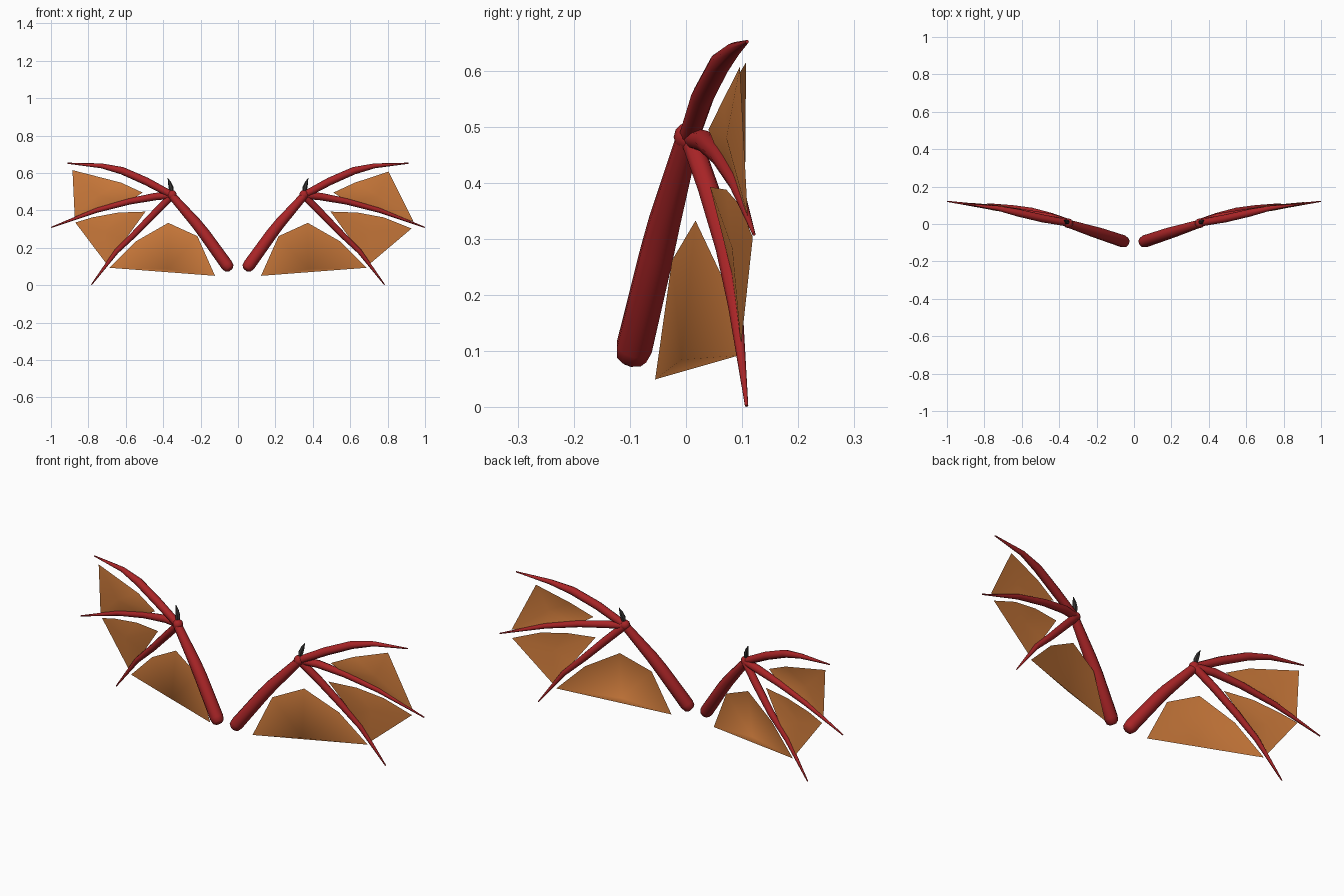
import bpy, bmesh, math
from mathutils import Vector

if "Cube" in bpy.data.objects:
    bpy.data.objects.remove(bpy.data.objects["Cube"])


def material(name, rgb):
    m = bpy.data.materials.new(name)
    m.diffuse_color = (*rgb, 1)
    m.use_nodes = True
    m.node_tree.nodes["Principled BSDF"].inputs["Base Color"].default_value = m.diffuse_color
    return m


RED = material("red_hide", (0.40, 0.018, 0.020))
ORANGE = material("orange_membrane", (0.62, 0.20, 0.045))
DARK = material("dark_claw", (0.035, 0.032, 0.032))


def finish(name, bm, mat, angle):
    mesh = bpy.data.meshes.new(name)
    bm.to_mesh(mesh)
    bm.free()
    mesh.materials.append(mat)
    ob = bpy.data.objects.new(name, mesh)
    bpy.context.collection.objects.link(ob)
    bpy.ops.object.select_all(action='DESELECT')
    ob.select_set(True)
    bpy.context.view_layer.objects.active = ob
    bpy.ops.object.shade_smooth_by_angle(angle=math.radians(angle))
    return ob


def limb(name, side, stations, mat, sides=8):
    """Tapered tube through stations of (x, y, z, radius)."""
    bm = bmesh.new()
    pts = [Vector((side * x, y, z)) for x, y, z, r in stations]
    rings = []
    for i, p in enumerate(pts):
        d = (pts[min(i + 1, len(pts) - 1)] - pts[max(i - 1, 0)]).normalized()
        u = d.cross(Vector((0, 1, 0))).normalized()
        v = d.cross(u)
        r = stations[i][3]
        rings.append([bm.verts.new(p + r * (u * math.cos(a) + v * math.sin(a)))
                      for a in (2 * math.pi * k / sides for k in range(sides))])
    for a, b in zip(rings, rings[1:]):
        for k in range(sides):
            n = (k + 1) % sides
            bm.faces.new((a[k], a[n], b[n], b[k]))
    bm.faces.new(rings[0])
    bm.faces.new(rings[-1])
    bmesh.ops.recalc_face_normals(bm, faces=bm.faces)
    return finish(name, bm, mat, 50)


def membrane(name, side, outline, centre):
    """Thin skin: a fan from a slightly pushed-in centre to the outline."""
    bm = bmesh.new()
    c = bm.verts.new((side * centre[0], centre[1], centre[2]))
    rim = [bm.verts.new((side * x, y, z)) for x, y, z in outline]
    for k in range(len(rim)):
        bm.faces.new((c, rim[k], rim[(k + 1) % len(rim)]))
    bmesh.ops.recalc_face_normals(bm, faces=bm.faces)
    return finish(name, bm, ORANGE, 180)


# Arm with a rounded shoulder end
ARM = [(0.040, -0.099, 0.083, 0.016), (0.046, -0.097, 0.090, 0.028),
       (0.060, -0.092, 0.108, 0.033), (0.180, -0.052, 0.275, 0.031),
       (0.225, -0.038, 0.332, 0.029), (0.355, 0.003, 0.480, 0.021)]
FINGERS = {
    "upper_finger": [(0.350, 0.005, 0.480, 0.019), (0.490, 0.030, 0.555, 0.021),
                     (0.620, 0.060, 0.612, 0.020), (0.730, 0.085, 0.638, 0.013),
                     (0.912, 0.109, 0.652, 0.003)],
    "middle_finger": [(0.350, 0.008, 0.480, 0.018), (0.440, 0.035, 0.474, 0.020),
                      (0.580, 0.060, 0.448, 0.017), (0.757, 0.088, 0.400, 0.013),
                      (0.998, 0.121, 0.309, 0.003)],
    "lower_finger": [(0.355, 0.010, 0.475, 0.019), (0.440, 0.040, 0.390, 0.019),
                     (0.545, 0.070, 0.282, 0.017), (0.650, 0.088, 0.180, 0.013),
                     (0.783, 0.108, 0.003, 0.003)],
}
CLAW = [(0.354, 0.006, 0.490, 0.008), (0.358, 0.011, 0.522, 0.013),
        (0.366, 0.016, 0.548, 0.009), (0.375, 0.020, 0.572, 0.001)]

INNER = [(0.123, -0.055, 0.050), (0.217, -0.025, 0.262), (0.373, 0.017, 0.333),
         (0.543, 0.063, 0.236), (0.688, 0.095, 0.093)]

for side, tag in ((1, "right"), (-1, "left")):
    limb(tag + "_arm", side, ARM, RED, 10)
    for name, stations in FINGERS.items():
        limb(f"{tag}_{name}", side, stations, RED)
    limb(tag + "_wrist_claw", side, CLAW, DARK, 6)

    # Wrist knuckle
    bm = bmesh.new()
    bmesh.ops.create_uvsphere(bm, u_segments=10, v_segments=6, radius=0.026)
    bmesh.ops.translate(bm, verts=bm.verts, vec=(side * 0.352, 0.004, 0.482))
    finish(tag + "_wrist", bm, RED, 50)

    # Outer corners of the upper skins differ between the two wings
    if side > 0:
        top, low, mid = (0.805, 0.096, 0.607), (0.938, 0.110, 0.340), (0.928, 0.119, 0.303)
    else:
        top, low, mid = (0.885, 0.107, 0.615), (0.873, 0.105, 0.362), (0.870, 0.113, 0.335)
    membrane(tag + "_inner_skin", side, INNER, (0.380, -0.008, 0.085))
    membrane(tag + "_middle_skin", side,
             [(0.495, 0.043, 0.393), (0.640, 0.072, 0.388), (0.780, 0.095, 0.362), mid,
              (0.700, 0.098, 0.110), (0.607, 0.082, 0.238)], (0.715, 0.082, 0.285))
    membrane(tag + "_upper_skin", side,
             [(0.510, 0.040, 0.495), (0.625, 0.066, 0.548), top, low,
              (0.740, 0.086, 0.405), (0.600, 0.064, 0.438)], (0.750, 0.072, 0.480))
